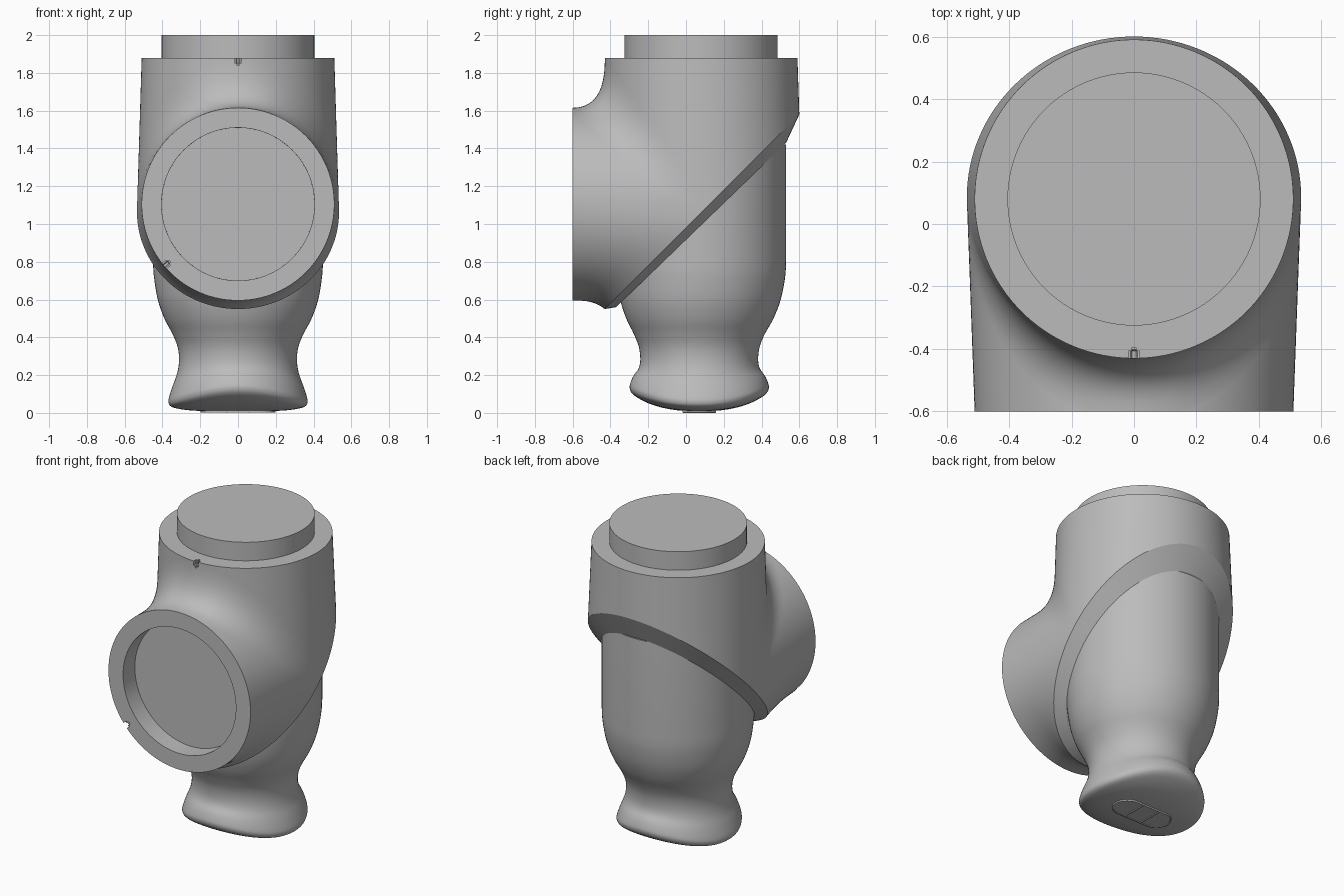
import bpy, bmesh
from math import sin, cos, pi, sqrt, radians, atan2
from mathutils import Vector, Matrix

if "Cube" in bpy.data.objects:
    bpy.data.objects.remove(bpy.data.objects["Cube"], do_unlink=True)

grey = bpy.data.materials.new("mid_grey")
grey.use_nodes = True
grey.diffuse_color = (0.5, 0.5, 0.5, 1)
grey.node_tree.nodes["Principled BSDF"].inputs["Base Color"].default_value = (0.5, 0.5, 0.5, 1)

AXIS_Y = 0.08      # vertical socket axis
AXIS_Z = 1.105     # front socket axis
R, BORE = 0.51, 0.405
TOP, FRONT = 1.88, -0.6
COLS, ROWS = 64, 10


def finish(name, bm, angle=20):
    bmesh.ops.recalc_face_normals(bm, faces=bm.faces[:])
    mesh = bpy.data.meshes.new(name)
    bm.to_mesh(mesh)
    bm.free()
    mesh.materials.append(grey)
    obj = bpy.data.objects.new(name, mesh)
    bpy.context.collection.objects.link(obj)
    smooth(obj, angle)
    return obj


def smooth(obj, angle):
    bpy.ops.object.select_all(action='DESELECT')
    obj.select_set(True)
    bpy.context.view_layer.objects.active = obj
    bpy.ops.object.shade_smooth_by_angle(angle=radians(angle))


def skin(bm, columns, closed=False):
    """Quads between neighbouring columns of points."""
    grid = [[bm.verts.new(p) for p in col] for col in columns]
    pairs = list(zip(grid, grid[1:]))
    if closed:
        pairs.append((grid[-1], grid[0]))
    for a, b in pairs:
        for i in range(len(a) - 1):
            bm.faces.new((a[i], b[i], b[i + 1], a[i + 1]))
    return grid


def line(a, b):
    return [a.lerp(b, i / ROWS) for i in range(ROWS + 1)]


# Elbow body: crotch side with fillet, back wall and underside wall
bm = bmesh.new()
crotch, back, under = [], [], []
for j in range(COLS + 1):
    th = -pi / 2 + pi * j / COLS
    s, c = sin(th), max(cos(th), 0)
    front = Vector((R * s, FRONT, AXIS_Z + R * c))
    top = Vector((R * s, AXIS_Y - R * c, TOP))
    corner = Vector((0.535 * s, 0.085 - 0.515 * c, 1.065 + 0.55 * c))
    to_front, to_top = front - corner, top - corner
    p1 = corner + to_front * min(1, 0.2 * sqrt(c) / to_front.length)
    p2 = corner + to_top * min(1, 0.25 * sqrt(c) / to_top.length)
    bend = [p1.lerp(corner, t).lerp(corner.lerp(p2, t), t)
            for t in (i / ROWS for i in range(1, ROWS))]
    crotch.append(line(front, p1) + bend + line(p2, top))

    rim = 0.515 * c
    back.append(line(Vector((0.535 * s, 0.085 + rim, 1.065 + rim)),
                     Vector((R * s, AXIS_Y + R * c, TOP))))
    lip = Vector((0.535 * s, 0.085 - rim, 1.065 - rim))
    low = line(Vector((R * s, FRONT, AXIS_Z - R * c)), lip)
    for i, p in enumerate(low):
        t = (i / ROWS) ** (1 + 2 * c)
        p.z = (AXIS_Z - R * c) * (1 - t) + lip.z * t
    under.append(low)
for patch in (crotch, back, under):
    skin(bm, patch)
bmesh.ops.remove_doubles(bm, verts=bm.verts[:], dist=0.0002)


def cap(test):
    edges = [e for e in bm.edges if e.is_boundary and all(test(v.co) for v in e.verts)]
    return bmesh.ops.edgeloop_fill(bm, edges=edges)["faces"]


cap(lambda p: abs(p.z - TOP) < 0.001)
face = cap(lambda p: abs(p.y - FRONT) < 0.001)
mitre = cap(lambda p: abs(p.z - p.y - 0.98) < 0.001)
bmesh.ops.recalc_face_normals(bm, faces=bm.faces[:])
# Recessed front socket
bmesh.ops.inset_individual(bm, faces=face, thickness=R - BORE)
bmesh.ops.inset_individual(bm, faces=face, thickness=0.0005, depth=-0.12)
# Chamfer from the slanted lip in to the lower body
bmesh.ops.inset_individual(bm, faces=mitre, thickness=0.02)
for v in mitre[0].verts:
    a = atan2(v.co.x / 0.535, (v.co.y - 0.085) / 0.515)
    v.co = (0.45 * sin(a), AXIS_Y + 0.45 * cos(a), 0.995 + 0.435 * cos(a))
elbow = finish("elbow_body", bm)


# Alignment notches in both socket rims
def notch(location, tilt):
    cutter_bm = bmesh.new()
    bmesh.ops.create_cube(cutter_bm, size=1, matrix=Matrix.Translation(location)
                          @ Matrix.Rotation(tilt, 4, 'Y') @ Matrix.Diagonal((0.036, 0.07, 0.08, 1)))
    bmesh.ops.bevel(cutter_bm, geom=cutter_bm.edges[:], offset=0.012, segments=3, affect='EDGES')
    cutter = finish("notch_cutter", cutter_bm)
    cutter.hide_render = True
    mod = elbow.modifiers.new("notch", 'BOOLEAN')
    mod.operation, mod.solver, mod.object = 'DIFFERENCE', 'EXACT', cutter
    bpy.context.view_layer.objects.active = elbow
    bpy.ops.object.modifier_apply(modifier=mod.name)
    bpy.data.objects.remove(cutter, do_unlink=True)


notch((0, AXIS_Y - R, TOP), 0)
notch((-R * cos(radians(40)), FRONT, AXIS_Z - R * sin(radians(40))), radians(50))
smooth(elbow, 20)

# Top plug
bm = bmesh.new()
bmesh.ops.create_cone(bm, cap_ends=True, segments=96, radius1=BORE, radius2=BORE, depth=0.14,
                      matrix=Matrix.Translation((0, AXIS_Y, 1.93)))
finish("top_plug", bm, 30)

# Lower body with neck and saddle-shaped foot
profile = [(.45, 1.42), (.45, .8), (.445, .72), (.425, .6), (.39, .5), (.348, .42),
           (.32, .35), (.312, .28), (.322, .21), (.347, .14), (.366, .08), (.368, .055),
           (.358, .037), (.33, .025), (.26, .014), (.15, .009), (.002, .008)]


def catmull(p, n=4):
    out = []
    for i in range(len(p) - 1):
        a, b, c, d = (Vector(p[min(max(k, 0), len(p) - 1)]) for k in (i - 1, i, i + 1, i + 2))
        for t in (k / n for k in range(n)):
            out.append(b + (c - a) * t / 2 + (2 * a - 5 * b + 4 * c - d) * t ** 2 / 2
                       + (3 * b - a - 3 * c + d) * t ** 3 / 2)
    return out + [Vector(p[-1])]


outline = [Vector(profile[0])] + catmull(profile[1:])
bm = bmesh.new()
columns = []
for j in range(96):
    a = 2 * pi * j / 96
    col = []
    for r, z in outline:
        dy = r * sin(a)
        w = min(1, max(0, (0.3 - z) / 0.2))
        w = w * w * (3 - 2 * w)
        lift = 0.075 * w * (abs(dy) / 0.37) ** 2.3
        low = min(1, max(0, (0.7 - z) / 0.3))
        col.append((r * cos(a), AXIS_Y - 0.01 * low + dy, z + lift))
    columns.append(col)
grid = skin(bm, columns, closed=True)
bm.faces.new([col[0] for col in grid])
bm.faces.new([col[-1] for col in grid])
finish("lower_body_and_foot", bm, 40)

# Oval frame under the foot with two dividers
bm = bmesh.new()
rim = []
for k in range(48):
    a = 2 * pi * (k + 0.5) / 48
    rim.append(bm.verts.new((0.09 * cos(a) + (0.11 if cos(a) > 0 else -0.11),
                             0.07 + 0.09 * sin(a), 0.012)))
plate = bm.faces.new(rim)
top = bmesh.ops.extrude_face_region(bm, geom=[plate])
moved = [g for g in top["geom"] if isinstance(g, bmesh.types.BMVert)]
bmesh.ops.translate(bm, verts=moved, vec=(0, 0, -0.01))
bmesh.ops.recalc_face_normals(bm, faces=bm.faces[:])
under_face = min(bm.faces, key=lambda f: f.calc_center_median().z)
bmesh.ops.inset_individual(bm, faces=[under_face], thickness=0.008)
bmesh.ops.inset_individual(bm, faces=[under_face], thickness=0.001, depth=-0.004)
for x in (-0.06, 0.06):
    bmesh.ops.create_cube(bm, size=1, matrix=Matrix.Translation((x, 0.07, 0.004))
                          @ Matrix.Diagonal((0.006, 0.17, 0.008, 1)))
finish("foot_plate", bm, 30)
